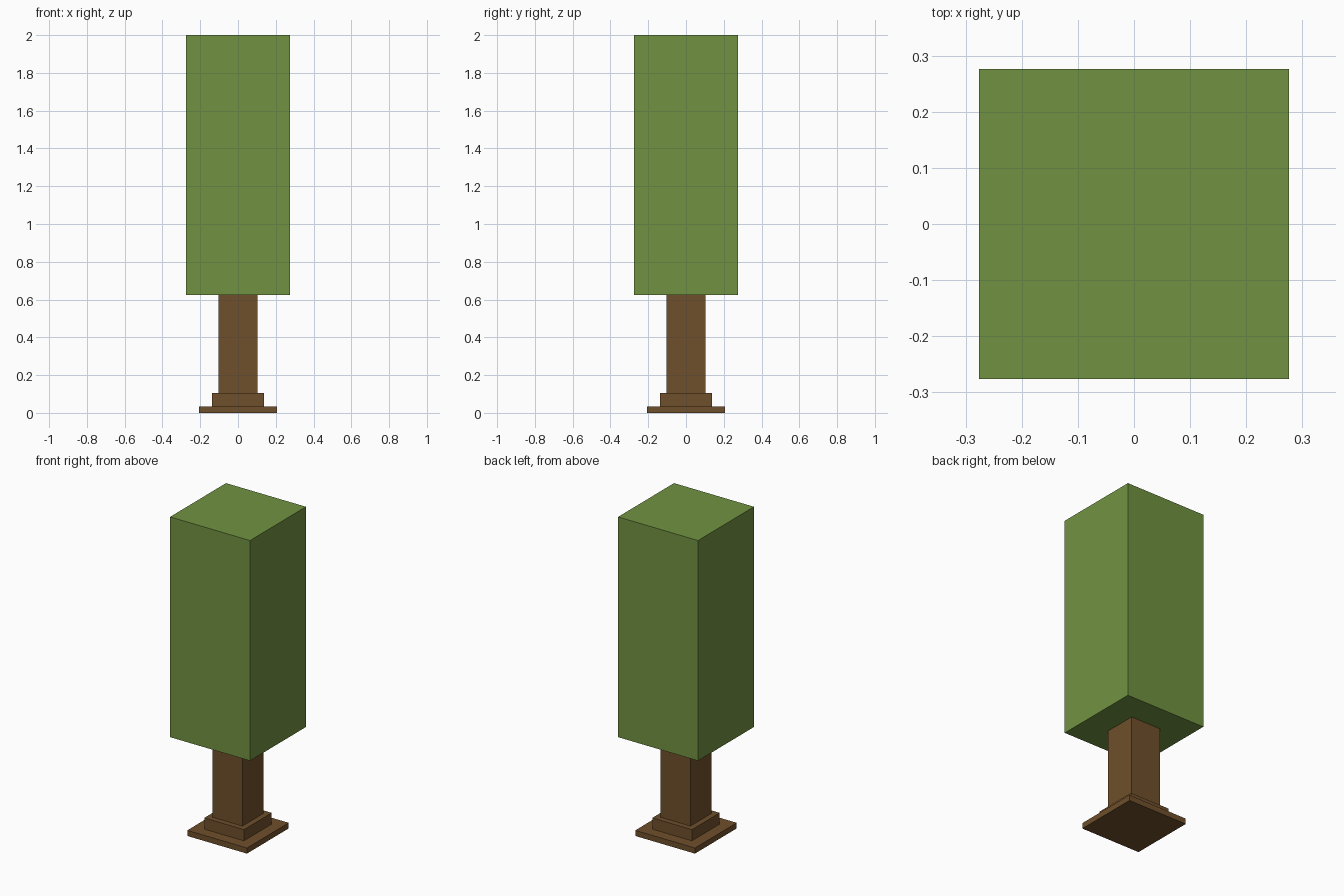
import bpy
import bmesh
from mathutils import Matrix

cube = bpy.data.objects.get("Cube")
if cube:
    bpy.data.objects.remove(cube, do_unlink=True)


def make_material(name, rgb):
    mat = bpy.data.materials.new(name)
    mat.use_nodes = True
    color = (*rgb, 1.0)
    mat.diffuse_color = color
    mat.node_tree.nodes["Principled BSDF"].inputs["Base Color"].default_value = color
    return mat


def make_block(name, half, bottom, top, mat):
    """Square block centred on the z axis."""
    bm = bmesh.new()
    size = Matrix.Diagonal((2 * half, 2 * half, top - bottom, 1))
    bmesh.ops.create_cube(bm, size=1, matrix=Matrix.Translation((0, 0, (bottom + top) / 2)) @ size)
    mesh = bpy.data.meshes.new(name)
    bm.to_mesh(mesh)
    bm.free()
    mesh.materials.append(mat)
    obj = bpy.data.objects.new(name, mesh)
    bpy.context.collection.objects.link(obj)
    return obj


bark = make_material("bark brown", (0.162, 0.080, 0.025))
leaf = make_material("leaf green", (0.165, 0.288, 0.053))

# Stepped foot, trunk and foliage, stacked from the ground up
make_block("root_base", 0.206, 0.0, 0.035, bark)
make_block("root_step", 0.137, 0.035, 0.105, bark)
make_block("trunk", 0.103, 0.105, 0.625, bark)
make_block("foliage", 0.276, 0.625, 2.0, leaf)
